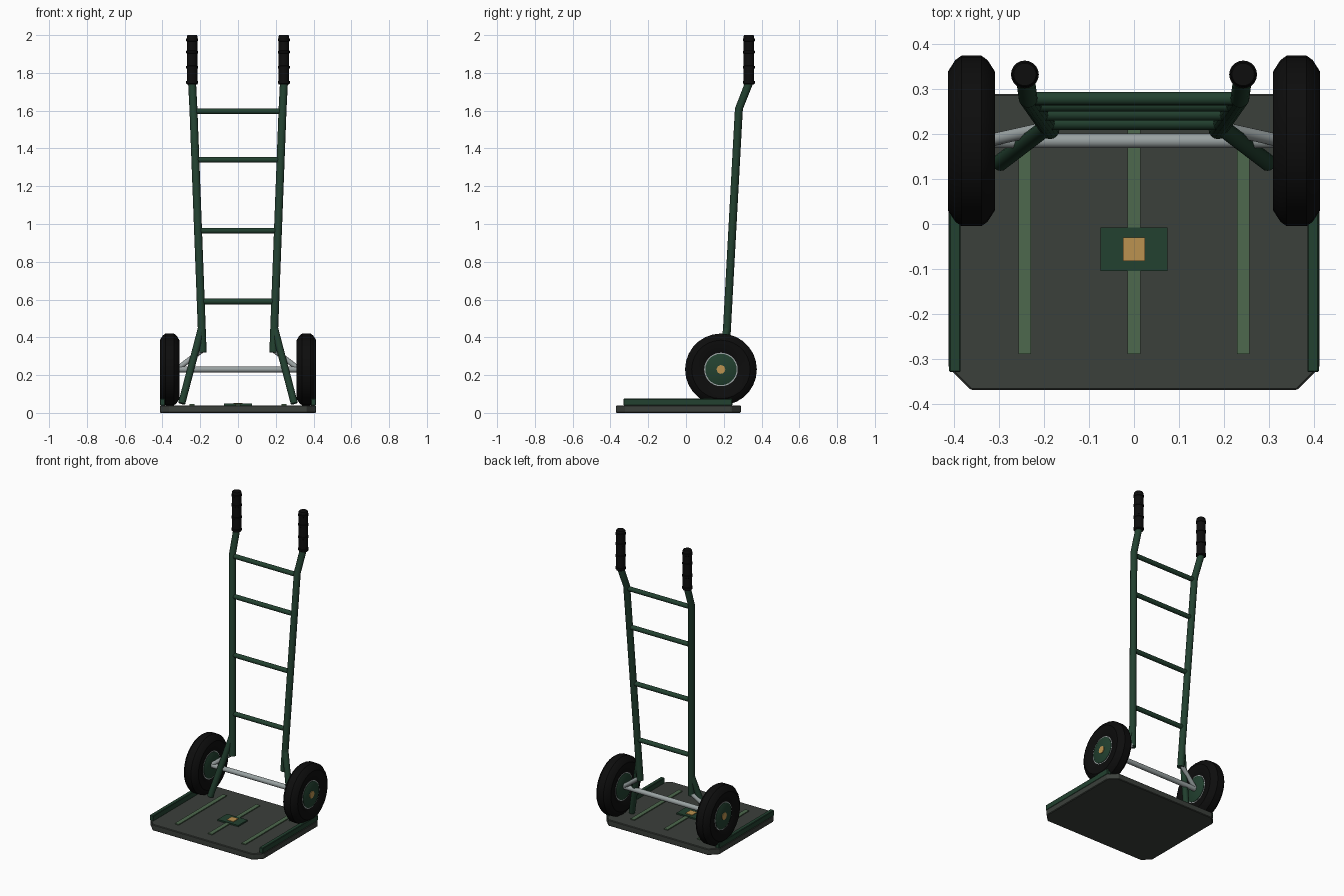
import bpy, bmesh, math
from mathutils import Vector

if "Cube" in bpy.data.objects:
    bpy.data.objects.remove(bpy.data.objects["Cube"])


def material(name, rgb):
    m = bpy.data.materials.new(name)
    m.diffuse_color = (*rgb, 1)
    m.use_nodes = True
    m.node_tree.nodes["Principled BSDF"].inputs["Base Color"].default_value = m.diffuse_color
    return m


GREEN = material("dark green paint", (0.016, 0.052, 0.029))
PLATE = material("dark grey steel", (0.043, 0.050, 0.043))
RIB = material("pale green paint", (0.075, 0.14, 0.075))
BLACK = material("black rubber", (0.004, 0.004, 0.004))
STEEL = material("bare steel", (0.32, 0.36, 0.36))
GOLD = material("gold paint", (0.50, 0.29, 0.08))


def finish(name, bm, mat, smooth=True):
    bmesh.ops.recalc_face_normals(bm, faces=bm.faces)
    me = bpy.data.meshes.new(name)
    bm.to_mesh(me)
    bm.free()
    me.materials.append(mat)
    ob = bpy.data.objects.new(name, me)
    bpy.context.collection.objects.link(ob)
    if smooth:
        bpy.ops.object.select_all(action='DESELECT')
        ob.select_set(True)
        bpy.context.view_layer.objects.active = ob
        bpy.ops.object.shade_smooth_by_angle(angle=math.radians(35))
    return ob


def bevel(ob, width, segments=1):
    mod = ob.modifiers.new("edge", 'BEVEL')
    mod.width, mod.segments = width, segments


def box(name, x, y, z, mat, edge=0.0):
    """Box from (min, max) pairs."""
    bm = bmesh.new()
    bmesh.ops.create_cube(bm, size=1)
    for v in bm.verts:
        v.co = [(a + b) / 2 + c * (b - a) for (a, b), c in zip((x, y, z), v.co)]
    ob = finish(name, bm, mat, False)
    if edge:
        bevel(ob, edge)
    return ob


def lathe(name, profile, mat, origin, axis, sides=24, closed=False):
    """Revolve (radius, height) points round an axis; cap the ends when open."""
    bm = bmesh.new()
    q = Vector((0, 0, 1)).rotation_difference(Vector(axis))
    rings = []
    for r, h in profile:
        ring = []
        for i in range(sides):
            a = math.tau * i / sides
            p = Vector((r * math.cos(a), r * math.sin(a), h))
            ring.append(bm.verts.new(q @ p + Vector(origin)))
        rings.append(ring)
    pairs = list(zip(rings, rings[1:]))
    if closed:
        pairs.append((rings[-1], rings[0]))
    for a, b in pairs:
        for i in range(sides):
            j = (i + 1) % sides
            bm.faces.new((a[i], a[j], b[j], b[i]))
    if not closed:
        bm.faces.new(rings[0])
        bm.faces.new(rings[-1])
    return finish(name, bm, mat)


def tube(name, points, r, mat, sides=16):
    """Round bar through points, mitred at each bend."""
    pts = [Vector(p) for p in points]
    bm = bmesh.new()
    rings = []
    for k, p in enumerate(pts):
        d = (pts[min(k + 1, len(pts) - 1)] - pts[max(k - 1, 0)]).normalized()
        ref = Vector((0, 1, 0)) if abs(d.y) < 0.8 else Vector((0, 0, 1))
        u = d.cross(ref).normalized()
        w = d.cross(u)
        rings.append([bm.verts.new(p + r * (u * math.cos(math.tau * i / sides)
                                            + w * math.sin(math.tau * i / sides)))
                      for i in range(sides)])
    for a, b in zip(rings, rings[1:]):
        for i in range(sides):
            j = (i + 1) % sides
            bm.faces.new((a[i], a[j], b[j], b[i]))
    bm.faces.new(rings[0])
    bm.faces.new(rings[-1])
    return finish(name, bm, mat)


# Toe plate with clipped corners
W, Y0, Y1, C = 0.413, -0.37, 0.29, 0.05
outline = [(-W + C, Y0), (W - C, Y0), (W, Y0 + C), (W, Y1 - C),
           (W - C, Y1), (-W + C, Y1), (-W, Y1 - C), (-W, Y0 + C)]
bm = bmesh.new()
base = bm.faces.new([bm.verts.new((x, y, 0)) for x, y in outline])
top = bmesh.ops.extrude_face_region(bm, geom=[base])
bmesh.ops.translate(bm, vec=(0, 0, 0.04),
                    verts=[g for g in top["geom"] if isinstance(g, bmesh.types.BMVert)])
bevel(finish("toe_plate", bm, PLATE, False), 0.004)

# Raised ribs and the badge plate
for i, x in enumerate((-0.243, 0, 0.243)):
    box(f"plate_rib_{i + 1}", (x - 0.014, x + 0.014), (-0.29, 0.21), (0.038, 0.046), RIB)
box("badge_plate", (-0.075, 0.075), (-0.105, -0.008), (0.04, 0.049), GREEN)
# Plain gold inlay
box("badge_inlay", (-0.024, 0.024), (-0.082, -0.030), (0.047, 0.053), GOLD)

# Upright line, used by rails and rungs
LOW, HIGH = Vector((0.187, 0.210, 0.32)), Vector((0.236, 0.280, 1.61))
WY, WZ, WX = 0.185, 0.23, 0.362

for side, s in (("left", -1), ("right", 1)):
    # Plate edge rail
    box(f"{side}_edge_rail", tuple(sorted((s * 0.386, s * 0.412))),
        (-0.33, 0.245), (0.038, 0.075), GREEN, 0.003)

    # Upright with bent handle, and rubber grip with raised bands
    path = [LOW, HIGH, Vector((0.243, 0.333, 1.745)), Vector((0.243, 0.333, 1.78))]
    tube(f"{side}_upright", [(s * p.x, p.y, p.z) for p in path], 0.021, GREEN)
    profile = [(0.027, 1.738)]
    for z in (1.75, 1.83, 1.91, 1.975):
        profile += [(0.028, z - 0.008), (0.031, z - 0.006),
                    (0.031, z + 0.006), (0.028, z + 0.008)]
    profile += [(0.028, 1.995), (0.025, 2.0)]
    lathe(f"{side}_grip", profile, BLACK, (s * 0.243, 0.333, 0), (0, 0, 1), 20)

    # Splayed leg down to the plate, and steel axle brace
    tube(f"{side}_leg", [(s * 0.193, 0.217, 0.45), (s * 0.298, 0.137, 0.05)], 0.019, GREEN)
    tube(f"{side}_axle_brace", [(s * 0.187, 0.216, 0.335), (s * 0.318, 0.187, 0.235)],
         0.014, STEEL)

    # Tyre, rim, hub and hub cap
    centre, out = (s * WX, WY, WZ), (s, 0, 0)
    tyre = [(0.088, -0.038), (0.118, -0.050), (0.155, -0.052), (0.180, -0.036),
            (0.190, -0.022), (0.190, 0.022), (0.180, 0.036), (0.155, 0.052),
            (0.118, 0.050), (0.088, 0.038)]
    lathe(f"{side}_tyre", tyre, BLACK, centre, out, 28, True)
    lathe(f"{side}_rim", [(0.089, -0.039), (0.089, 0.039)], STEEL, centre, out, 28)
    lathe(f"{side}_hub", [(0.078, -0.045), (0.083, -0.042), (0.083, 0.042), (0.078, 0.045)],
          GREEN, centre, out, 28)
    lathe(f"{side}_hub_cap", [(0.023, 0.040), (0.023, 0.049)], GOLD, centre, out, 16)

# Axle
tube("axle", [(-0.33, WY, WZ), (0.33, WY, WZ)], 0.016, STEEL)

# Ladder rungs
for i, z in enumerate((0.59, 0.965, 1.34, 1.597)):
    p = LOW.lerp(HIGH, (z - LOW.z) / (HIGH.z - LOW.z))
    tube(f"rung_{i + 1}", [(-p.x, p.y, z), (p.x, p.y, z)], 0.015, GREEN)
